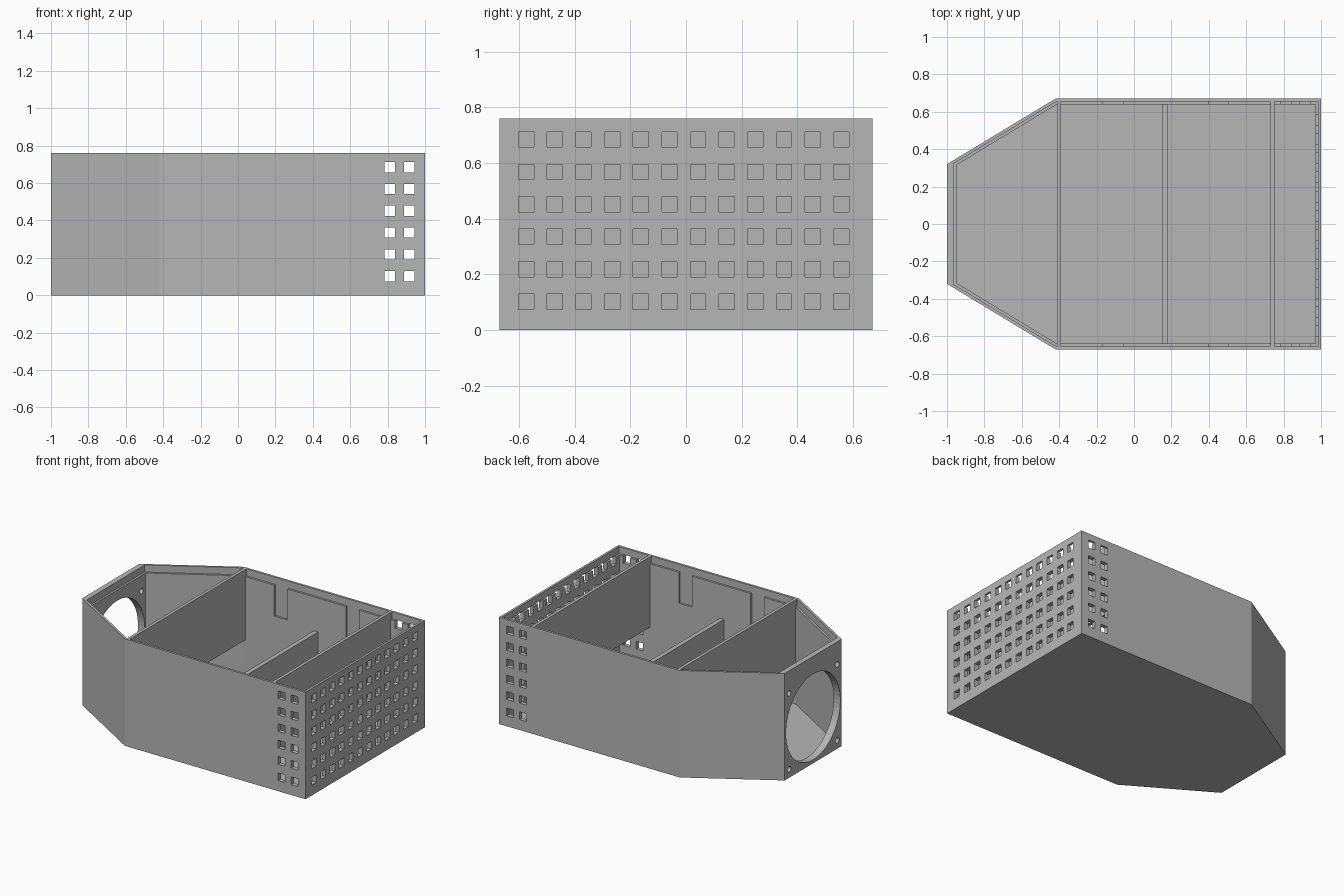
import bpy, bmesh
from math import hypot, pi
from mathutils import Matrix, Vector

default = bpy.data.objects.get("Cube")
if default:
    bpy.data.objects.remove(default)

HEIGHT, HALF, NOSE, SHOULDER = 0.76, 0.67, 0.32, -0.42

grey = bpy.data.materials.new("plain_grey")
grey.use_nodes = True
grey.diffuse_color = (0.47, 0.47, 0.47, 1)
grey.node_tree.nodes["Principled BSDF"].inputs["Base Color"].default_value = grey.diffuse_color


def make(name, bm):
    bmesh.ops.recalc_face_normals(bm, faces=bm.faces)
    mesh = bpy.data.meshes.new(name)
    bm.to_mesh(mesh)
    bm.free()
    mesh.materials.append(grey)
    ob = bpy.data.objects.new(name, mesh)
    bpy.context.collection.objects.link(ob)
    return ob


def add_box(bm, low, high):
    low, high = Vector(low), Vector(high)
    m = Matrix.Translation((low + high) / 2) @ Matrix.Diagonal((*(high - low), 1))
    bmesh.ops.create_cube(bm, size=1, matrix=m)


def box(name, low, high):
    bm = bmesh.new()
    add_box(bm, low, high)
    return make(name, bm)


def tapered_prism(name, wall, nose_wall, z0, z1):
    """Six-sided outline, moved inwards by the wall thickness."""
    slope = (HALF - NOSE) / (SHOULDER + 1)
    base = NOSE - wall * hypot(1, slope)
    side = HALF - wall
    half = [(-1 + nose_wall, base + slope * nose_wall),
            (-1 + (side - base) / slope, side), (1 - wall, side)]
    outline = half + [(x, -y) for x, y in reversed(half)]
    bm = bmesh.new()
    face = bm.faces.new([bm.verts.new((x, y, z0)) for x, y in outline])
    top = bmesh.ops.extrude_face_region(bm, geom=[face])["geom"]
    verts = [v for v in top if isinstance(v, bmesh.types.BMVert)]
    bmesh.ops.translate(bm, verts=verts, vec=(0, 0, z1 - z0))
    return make(name, bm)


def cut(target, cutter):
    cutter.hide_render = True
    mod = target.modifiers.new("cut", "BOOLEAN")
    mod.operation, mod.solver, mod.object = "DIFFERENCE", "EXACT", cutter
    bpy.context.view_layer.update()
    graph = bpy.context.evaluated_depsgraph_get()
    mesh = bpy.data.meshes.new_from_object(target.evaluated_get(graph))
    target.modifiers.clear()
    target.data = mesh
    bpy.data.objects.remove(cutter)


# Outer shell with its cavity and the recessed lid ledge
shell = tapered_prism("housing_shell", 0, 0, 0, HEIGHT)
cut(shell, tapered_prism("cavity_cutter", 0.03, 0.052, 0.02, 0.9))
cut(shell, tapered_prism("ledge_cutter", 0.016, 0.038, 0.71, 0.95))

# Shallow notches below the ledge, on both long walls
bm = bmesh.new()
for x in (-0.165, 0.4):
    add_box(bm, (x, -0.654, 0.49), (x + 0.105, 0.654, 0.73))
cut(shell, make("notch_cutter", bm))

# Square vents in the end wall and through both long walls
bm = bmesh.new()
R = 0.0275
for row in range(6):
    z = 0.102 + 0.1165 * row
    for col in range(12):
        y = -0.574 + 0.1029 * col
        add_box(bm, (0.955, y - R, z - R), (1.05, y + R, z + R))
    for x in (0.812, 0.915):
        add_box(bm, (x - R, -0.8, z - R), (x + R, 0.8, z + R))
cut(shell, make("vent_cutter", bm))

# Round fan opening with four screw holes in the narrow end
bm = bmesh.new()
holes = [(0, 0.33, 0.305, 64)]
holes += [(y, 0.33 + z, 0.02, 20) for y in (-0.27, 0.27) for z in (-0.27, 0.27)]
for y, z, radius, sides in holes:
    m = Matrix.Translation((-1, y, z)) @ Matrix.Rotation(pi / 2, 4, "Y")
    bmesh.ops.create_cone(bm, cap_ends=True, segments=sides, radius1=radius,
                          radius2=radius, depth=0.2, matrix=m)
cut(shell, make("fan_cutter", bm))

# Hanging partitions leave an air gap above the floor; the low divider stands on it
box("fan_partition", (-0.413, -0.66, 0.26), (-0.391, 0.66, HEIGHT))
box("vent_partition", (0.73, -0.66, 0.26), (0.752, 0.66, HEIGHT))
box("low_divider", (0.15, -0.65, 0.01), (0.182, 0.65, 0.47))
